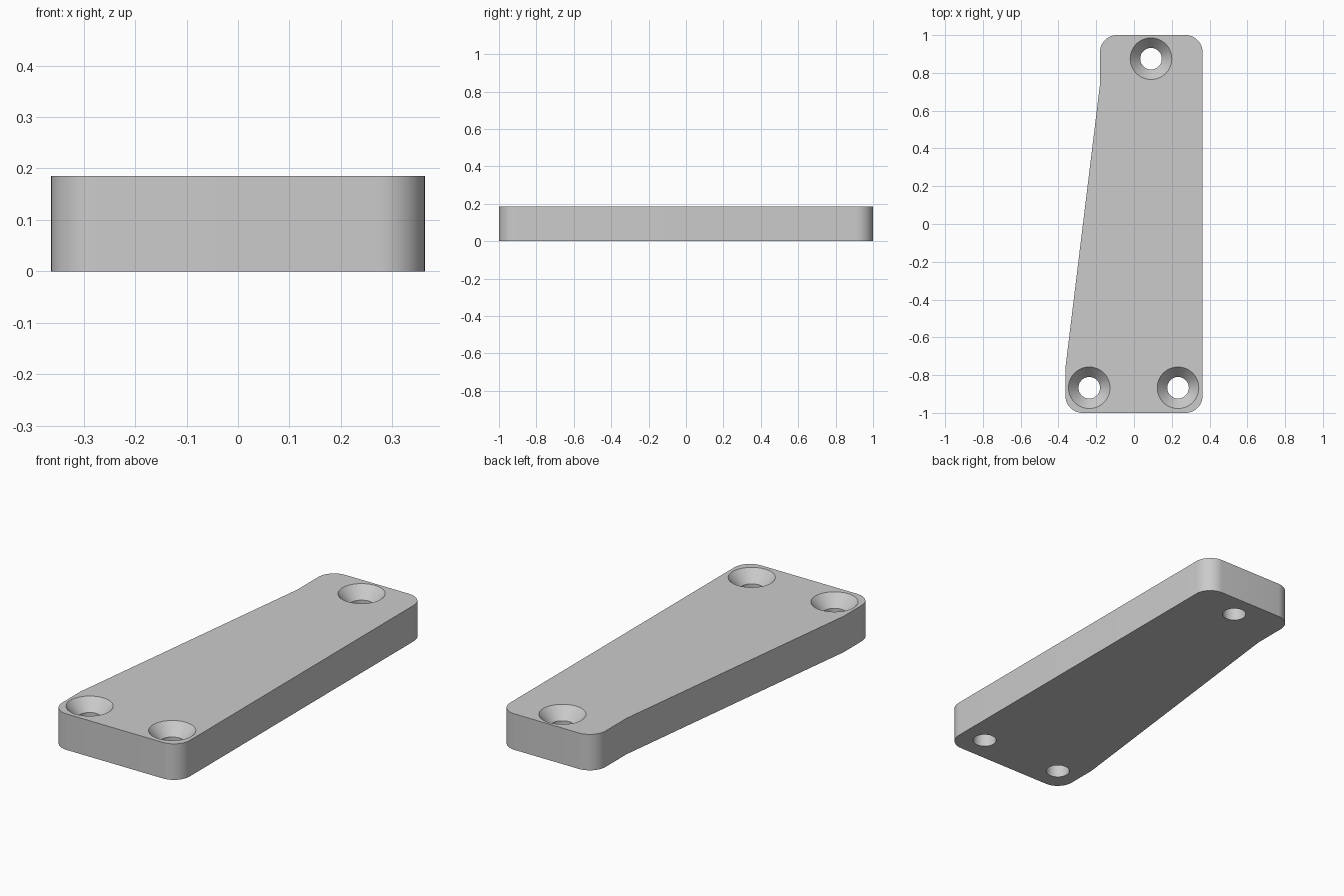
import bpy, bmesh, math
from mathutils import Vector

if "Cube" in bpy.data.objects:
    bpy.data.objects.remove(bpy.data.objects["Cube"], do_unlink=True)

HEIGHT, HALF, RADIUS = 0.185, 0.363, 0.09
HOLE_R, SINK_R, SINK_DEPTH = 0.057, 0.11, 0.06
HOLES = [(0.09, 0.875), (-0.237, -0.867), (0.233, -0.867)]

grey = bpy.data.materials.new("light_grey")
grey.use_nodes = True
grey.diffuse_color = (0.6, 0.6, 0.6, 1)
grey.node_tree.nodes["Principled BSDF"].inputs["Base Color"].default_value = (0.6, 0.6, 0.6, 1)


def make_object(name, bm):
    bmesh.ops.recalc_face_normals(bm, faces=bm.faces)
    mesh = bpy.data.meshes.new(name)
    bm.to_mesh(mesh)
    bm.free()
    mesh.materials.append(grey)
    obj = bpy.data.objects.new(name, mesh)
    bpy.context.collection.objects.link(obj)
    return obj


def corner(x, y, start, steps=12):
    """Quarter-circle arc around a corner centre, counter-clockwise."""
    return [(x + RADIUS * math.cos(a), y + RADIUS * math.sin(a))
            for a in (math.radians(start + 90 * i / steps) for i in range(steps + 1))]


# Tapered plate: rounded corners, one slanted side
inner, end, neck = HALF - RADIUS, 1 - RADIUS, -0.18
outline = (corner(inner, -end, -90) + corner(inner, end, 0)
           + corner(neck + RADIUS, end, 90) + [(neck, 0.74), (-HALF, -0.76)]
           + corner(-inner, -end, 180))
bm = bmesh.new()
base = bm.faces.new([bm.verts.new((x, y, 0)) for x, y in outline])
top = bmesh.ops.extrude_face_region(bm, geom=[base])["geom"]
bmesh.ops.translate(bm, vec=Vector((0, 0, HEIGHT)),
                    verts=[v for v in top if isinstance(v, bmesh.types.BMVert)])
plate = make_object("mounting_plate", bm)

# Countersunk screw holes: revolved cutter profile
margin = 0.02
slope = (SINK_R - HOLE_R) / SINK_DEPTH
profile = [(HOLE_R, -margin), (HOLE_R, HEIGHT - SINK_DEPTH),
           (SINK_R + slope * margin, HEIGHT + margin)]
bm = bmesh.new()
sides = 64
for hx, hy in HOLES:
    rings = [[bm.verts.new((hx + r * math.cos(math.tau * i / sides),
                            hy + r * math.sin(math.tau * i / sides), z))
              for i in range(sides)] for r, z in profile]
    for low, high in zip(rings, rings[1:]):
        for i in range(sides):
            j = (i + 1) % sides
            bm.faces.new((low[i], low[j], high[j], high[i]))
    bm.faces.new(rings[0][::-1])
    bm.faces.new(rings[-1])
cutter = make_object("screw_hole_cutter", bm)

# Cut the holes, then drop the cutter
cut = plate.modifiers.new("screw_holes", "BOOLEAN")
cut.operation, cut.solver, cut.object = "DIFFERENCE", "EXACT", cutter
bpy.ops.object.select_all(action="DESELECT")
plate.select_set(True)
bpy.context.view_layer.objects.active = plate
bpy.ops.object.modifier_apply(modifier=cut.name)
bpy.data.objects.remove(cutter, do_unlink=True)
bpy.ops.object.shade_smooth_by_angle(angle=math.radians(30))
